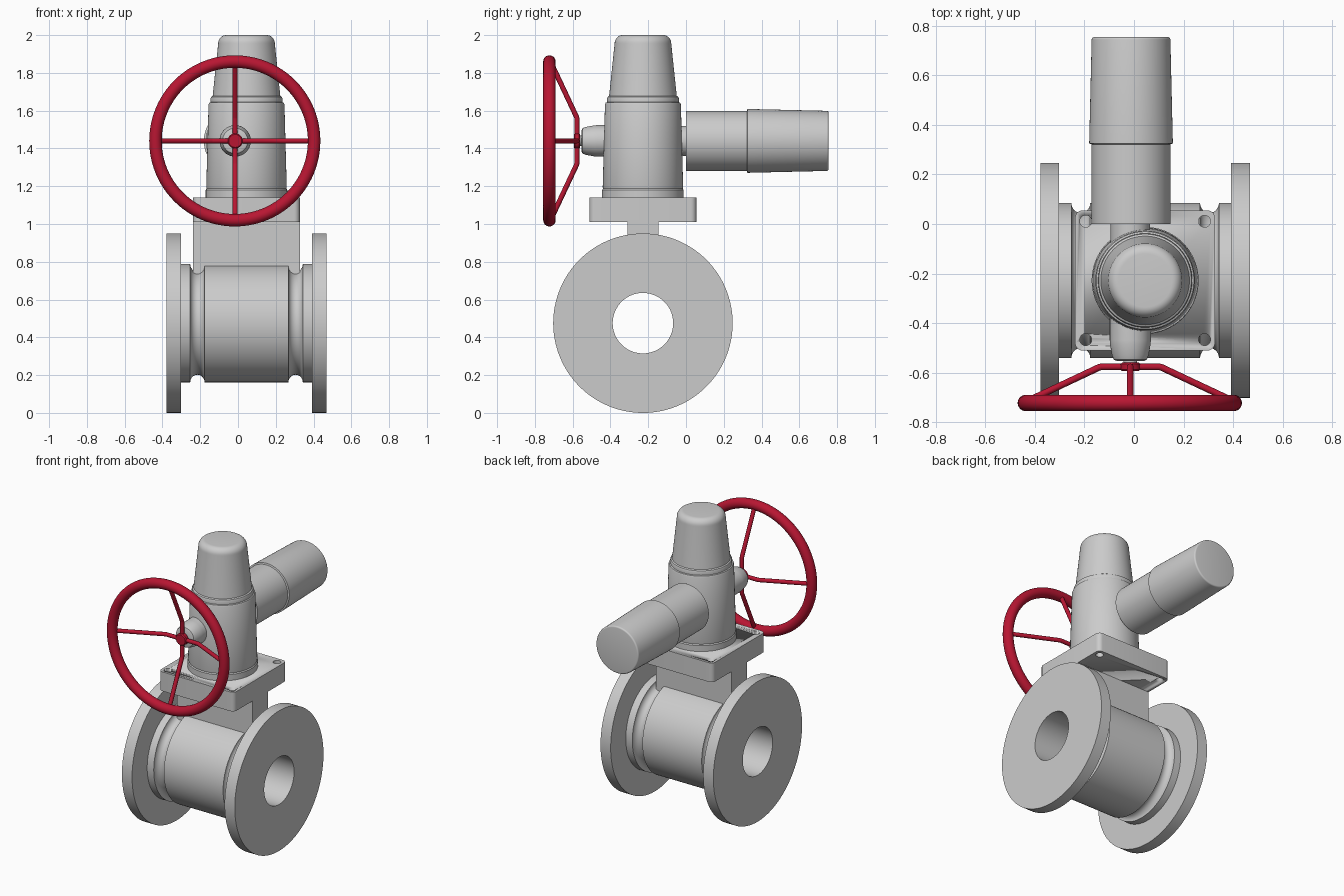
import bpy, bmesh, math
from mathutils import Vector

if "Cube" in bpy.data.objects:
    bpy.data.objects.remove(bpy.data.objects["Cube"])

red = bpy.data.materials.new("wheel_red")
red.diffuse_color = (0.48, 0.008, 0.032, 1)
red.use_nodes = True
red.node_tree.nodes["Principled BSDF"].inputs["Base Color"].default_value = red.diffuse_color


def finish(name, bm, mat=None, smooth=True):
    bmesh.ops.recalc_face_normals(bm, faces=bm.faces[:])
    me = bpy.data.meshes.new(name)
    bm.to_mesh(me)
    bm.free()
    ob = bpy.data.objects.new(name, me)
    bpy.context.collection.objects.link(ob)
    if mat:
        me.materials.append(mat)
    if smooth:
        bpy.ops.object.select_all(action='DESELECT')
        ob.select_set(True)
        bpy.context.view_layer.objects.active = ob
        bpy.ops.object.shade_smooth_by_angle(angle=math.radians(30))
    return ob


def lathe(name, profile, origin, axis, closed=False, n=96, mat=None):
    """Turn (radius, position) points about an axis; closed profiles make hollow rings."""
    along = Vector([axis == a for a in 'XYZ'])
    u = Vector((0, 1, 0)) if axis == 'X' else Vector((1, 0, 0))
    v = along.cross(u)
    bm = bmesh.new()
    rings = []
    for r, t in profile:
        rings.append([bm.verts.new(Vector(origin) + along * t
                      + r * (u * math.cos(a) + v * math.sin(a)))
                      for a in (2 * math.pi * i / n for i in range(n))])
    pairs = list(zip(rings, rings[1:]))
    if closed:
        pairs.append((rings[-1], rings[0]))
    else:
        bm.faces.new(rings[0])
        bm.faces.new(rings[-1])
    for a, b in pairs:
        for i in range(n):
            j = (i + 1) % n
            bm.faces.new((a[i], a[j], b[j], b[i]))
    return finish(name, bm, mat)


def arc(cr, ct, rad_r, rad_t, a0, a1, steps):
    return [(cr + rad_r * math.sin(math.radians(a0 + (a1 - a0) * i / steps)),
             ct + rad_t * math.cos(math.radians(a0 + (a1 - a0) * i / steps)))
            for i in range(steps + 1)]


def box(name, lo, hi, round_r=0):
    bm = bmesh.new()
    bmesh.ops.create_cube(bm, size=1)
    for v in bm.verts:
        v.co = [lo[i] + (v.co[i] + 0.5) * (hi[i] - lo[i]) for i in range(3)]
    if round_r:
        edges = [e for e in bm.edges if abs(e.verts[0].co.z - e.verts[1].co.z) > 1e-4]
        bmesh.ops.bevel(bm, geom=edges, offset=round_r, segments=6, profile=0.5, affect='EDGES')
    return finish(name, bm)


CX, CY = 0.045, -0.228   # valve and tower centre
WX, WZ = -0.015, 1.44    # motor and handwheel axis

# Pipe body with flanges, grooves and through bore, mirrored about its middle
half = [(0.16, -0.423), (0.475, -0.423), (0.475, -0.347), (0.313, -0.347), (0.313, -0.305)]
half += arc(0.313, -0.26, 0.04, 0.038, 180, 360, 14)
half += [(0.313, -0.213)]
body = half + [(r, -t) for r, t in reversed(half)]
lathe("valve_body", body, (CX, CY, 0.475), 'X', closed=True, n=128)

# Neck slab and mounting plate
box("neck", (-0.238, -0.311, 0.70), (0.327, -0.145, 1.02))
plate = box("mounting_plate", (-0.238, -0.511, 1.01), (0.327, 0.055, 1.14), 0.03)

# Four bolt holes through the plate
for sx in (-1, 1):
    for sy in (-1, 1):
        cut = lathe("hole_cutter", [(0.024, 0.9), (0.024, 1.2)],
                    (CX + sx * 0.24, CY + sy * 0.239, 0), 'Z', n=32)
        cut.hide_render = True
        mod = plate.modifiers.new("hole", 'BOOLEAN')
        mod.operation, mod.solver, mod.object = 'DIFFERENCE', 'EXACT', cut
        bpy.ops.object.select_all(action='DESELECT')
        bpy.context.view_layer.objects.active = plate
        plate.select_set(True)
        bpy.ops.object.modifier_apply(modifier=mod.name)
        bpy.data.objects.remove(cut)

# Gear tower with tapered cap
tower = [(0.216, 1.13), (0.216, 1.18), (0.211, 1.187), (0.213, 1.195), (0.201, 1.632)]
tower += [(0.197, 1.642), (0.19, 1.645), (0.19, 1.665), (0.187, 1.673), (0.179, 1.678)]
tower += arc(0.108, 1.955, 0.042, 0.045, 90, 0, 8)
lathe("gear_tower", tower, (CX, CY, 0), 'Z')

# Motor on the back with wider tapering cover, and its coupling stub
lathe("motor", [(0.159, 0.0), (0.159, 0.322), (0.169, 0.325)]
      + arc(0.149, 0.745, 0.01, 0.01, 90, 0, 4), (WX + 0.003, 0, WZ), 'Y')
lathe("motor_stub", [(0.08, -0.2), (0.08, 0.05)], (WX, 0, WZ), 'Y')

# Handwheel bearing on the front and shaft
lathe("wheel_bearing", [(0.055, -0.553), (0.067, -0.548), (0.074, -0.53), (0.082, -0.485),
                        (0.083, -0.47), (0.083, -0.25)], (WX, 0, WZ), 'Y')
lathe("wheel_shaft", [(0.028, -0.58), (0.028, -0.52)], (WX, 0, WZ), 'Y', n=32)

# Handwheel hub and rim
lathe("wheel_hub", [(0.034, -0.594), (0.04, -0.588), (0.04, -0.566), (0.034, -0.56)],
      (WX, 0, WZ), 'Y', n=48, mat=red)
lathe("wheel_rim", arc(0.42, -0.723, 0.033, 0.033, 0, 345, 23), (WX - 0.002, 0, WZ), 'Y',
      closed=True, mat=red)

# Four bent spokes
cu = bpy.data.curves.new("wheel_spokes", 'CURVE')
cu.dimensions = '3D'
cu.bevel_depth = 0.0135
cu.bevel_resolution = 4
cu.use_fill_caps = True
for k in range(4):
    a = k * math.pi / 2
    path = [(0.0, -0.577), (0.118, -0.577), (0.128, -0.58), (0.415, -0.715)]
    sp = cu.splines.new('POLY')
    sp.points.add(len(path) - 1)
    for p, (r, y) in zip(sp.points, path):
        p.co = (WX + r * math.cos(a), y, WZ + r * math.sin(a), 1)
cu.materials.append(red)
spokes = bpy.data.objects.new("wheel_spokes", cu)
bpy.context.collection.objects.link(spokes)
bpy.ops.object.select_all(action='DESELECT')
spokes.select_set(True)
bpy.context.view_layer.objects.active = spokes
bpy.ops.object.convert(target='MESH')
bpy.ops.object.shade_smooth_by_angle(angle=math.radians(40))
